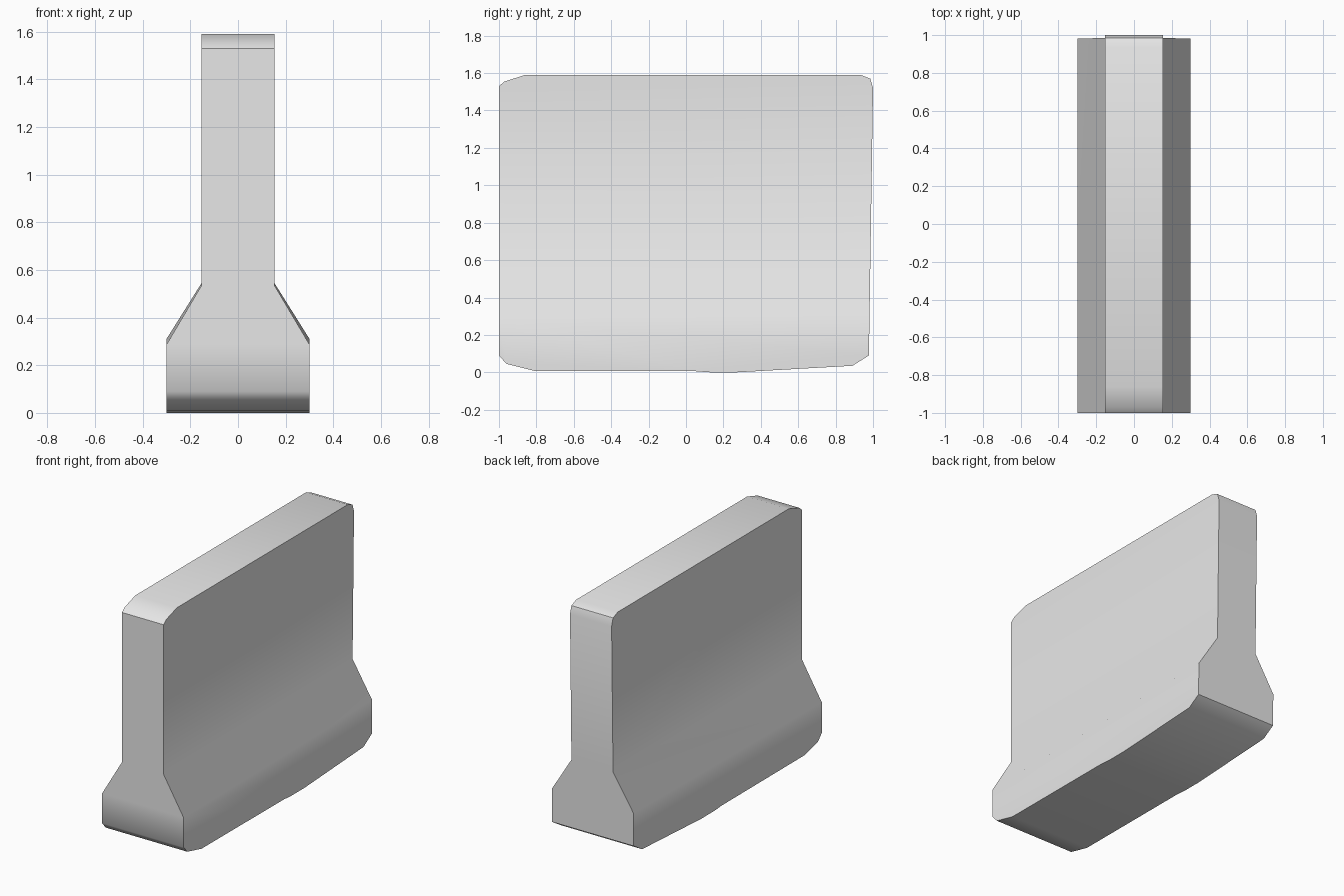
import bpy, bmesh, math
from mathutils import Vector

cube = bpy.data.objects.get("Cube")
if cube:
    bpy.data.objects.remove(cube, do_unlink=True)

BASE_HALF, WALL_HALF = 0.30, 0.153

# Worn side outline (y, z), running round from the lower front corner
outline = [(-1, .09), (-.96, .045), (-.81, .008), (.05, .006), (.13, 0), (.27, 0),
           (.89, .035), (.978, .09), (1, 1.52), (.985, 1.57), (.935, 1.59),
           (-.86, 1.59), (-.97, 1.555), (-1, 1.53)]

# Solid slab as wide as the foot
bm = bmesh.new()
side = bm.faces.new([bm.verts.new((-BASE_HALF, y, z)) for y, z in outline])
slab = bmesh.ops.extrude_face_region(bm, geom=[side])
new_verts = [v for v in slab["geom"] if isinstance(v, bmesh.types.BMVert)]
bmesh.ops.translate(bm, verts=new_verts, vec=(2 * BASE_HALF, 0, 0))

# Cut the foot line and the wall line, both rising slightly to the back
for front_z, back_z in ((.287, .311), (.535, .545)):
    bmesh.ops.bisect_plane(bm, geom=bm.verts[:] + bm.edges[:] + bm.faces[:],
                           plane_co=Vector((0, -1, front_z)),
                           plane_no=Vector((0, front_z - back_z, 2)))

# Narrow everything from the wall line up, leaving sloped shoulders
for v in bm.verts:
    if v.co.z > .5:
        v.co.x = math.copysign(WALL_HALF, v.co.x)
bmesh.ops.recalc_face_normals(bm, faces=bm.faces[:])

mesh = bpy.data.meshes.new("concrete_barrier")
bm.to_mesh(mesh)
bm.free()
barrier = bpy.data.objects.new("concrete_barrier", mesh)
bpy.context.collection.objects.link(barrier)

# Plain concrete
concrete = bpy.data.materials.new("concrete_grey")
concrete.use_nodes = True
colour = (0.8, 0.8, 0.8, 1)
concrete.diffuse_color = colour
concrete.node_tree.nodes["Principled BSDF"].inputs["Base Color"].default_value = colour
mesh.materials.append(concrete)

# Smooth faces with sharp main edges
bpy.ops.object.select_all(action="DESELECT")
barrier.select_set(True)
bpy.context.view_layer.objects.active = barrier
bpy.ops.object.shade_smooth_by_angle(angle=math.radians(46))
